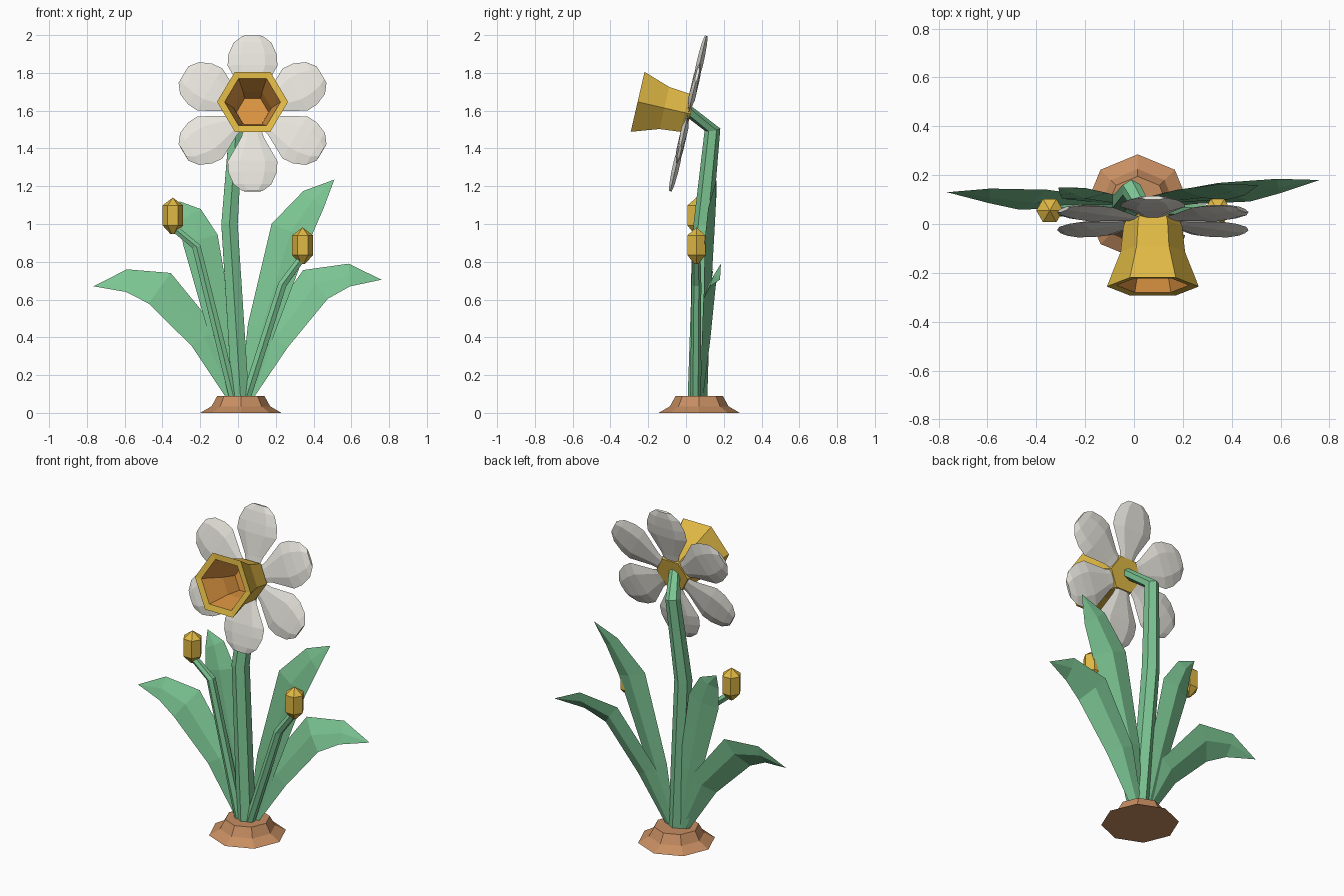
import bpy, bmesh
from math import sin, cos, pi, radians
from mathutils import Vector, Matrix

cube = bpy.data.objects.get("Cube")
if cube:
    bpy.data.objects.remove(cube, do_unlink=True)


def material(name, r, g, b):
    mat = bpy.data.materials.new(name)
    mat.use_nodes = True
    mat.diffuse_color = (r, g, b, 1)
    mat.node_tree.nodes["Principled BSDF"].inputs["Base Color"].default_value = (r, g, b, 1)
    return mat


green = material("leaf green", .2, .56, .29)
white = material("petal white", .8, .78, .72)
yellow = material("trumpet yellow", .74, .48, .058)
orange = material("trumpet orange", .73, .3, .053)
soil = material("soil brown", .57, .27, .12)


def loft(name, rings, mats, matrix=Matrix(), inner_from=None):
    """Skin a list of equal rings; faces from ring inner_from on use the second material."""
    bm = bmesh.new()
    rows = [[bm.verts.new(matrix @ Vector(p)) for p in ring] for ring in rings]
    for k, (a, b) in enumerate(zip(rows, rows[1:])):
        for i in range(len(a)):
            j = (i + 1) % len(a)
            face = bm.faces.new((a[i], a[j], b[j], b[i]))
            face.material_index = int(inner_from is not None and k >= inner_from)
    bm.faces.new(rows[0][::-1])
    bm.faces.new(rows[-1]).material_index = int(inner_from is not None)
    bmesh.ops.remove_doubles(bm, verts=bm.verts, dist=0.0005)
    bmesh.ops.recalc_face_normals(bm, faces=bm.faces)
    mesh = bpy.data.meshes.new(name)
    bm.to_mesh(mesh)
    bm.free()
    for mat in mats:
        mesh.materials.append(mat)
    obj = bpy.data.objects.new(name, mesh)
    bpy.context.collection.objects.link(obj)
    return obj


def lathe(name, profile, sides, mats, matrix=Matrix(), inner_from=None):
    """Turn a profile of (radius, height) about the local z axis."""
    angles = [2 * pi * i / sides for i in range(sides)]
    rings = [[(r * cos(a), r * sin(a), h) for a in angles] for r, h in profile]
    return loft(name, rings, mats, matrix, inner_from)


def tangent(path, i):
    return (path[min(i + 1, len(path) - 1)] - path[max(i - 1, 0)]).normalized()


def tube(name, points, radii, sides=6):
    """Sweep a polygon along a path of points."""
    path = [Vector(p) for p in points]
    rings = []
    for i, (p, r) in enumerate(zip(path, radii)):
        t = tangent(path, i)
        u = (Vector((1, 0, 0)) - t * t.x).normalized()
        v = t.cross(u)
        angles = [2 * pi * (k + .5) / sides for k in range(sides)]
        rings.append([p + r * (u * cos(a) + v * sin(a)) for a in angles])
    return loft(name, rings, [green])


def leaf(name, rows, y_root, y_tip):
    """Blade with a ridged section; rows are (x, z, half width)."""
    path = []
    for i, (x, z, w) in enumerate(rows):
        path.append(Vector((x, y_root + (y_tip - y_root) * i / (len(rows) - 1), z)))
    rings = []
    for i, (x, z, w) in enumerate(rows):
        t = tangent(path, i)
        side = Vector((-t.z, 0, t.x)).normalized()
        if side.z < 0:
            side = -side
        side.y = side.z / 2
        ridge = Vector((0, w / 5, 0))
        p = path[i]
        rings.append([p + side * w, p + ridge * 1.4, p - side * w, p - ridge * .6])
    return loft(name, rings, [green])


# Soil mound
lathe("soil_mound", [(.215, 0), (.155, .035), (.125, .09)], 8, [soil],
      Matrix.Translation((.015, .07, 0)))

# Main stem with a bent neck
tube("stem", [(.015, .06, .05), (-.045, .09, 1), (-.01, .14, 1.5), (.07, .01, 1.6)],
     [.052, .05, .042, .03])

# Four leaves
leaf("low_right_leaf", [(-.02, .07, .03), (-.18, .4, .08), (-.415, .66, .1),
                        (-.59, .7, .06), (-.765, .67, 0)], .07, .13)
leaf("low_left_leaf", [(.04, .07, .03), (.19, .39, .085), (.41, .68, .1),
                       (.59, .73, .06), (.76, .705, 0)], .08, .18)
leaf("tall_left_leaf", [(.04, .07, .03), (.125, .45, .075), (.28, .96, .11),
                        (.4, 1.13, .07), (.51, 1.235, 0)], .08, .16)
leaf("tall_right_leaf", [(-.02, .07, .03), (-.1, .48, .07), (-.2, .92, .095),
                         (-.25, 1.05, .06), (-.31, 1.12, 0)], .08, .15)

# Two buds on thin stalks
for side, root, bend, bud in (("right", -.02, (-.22, .055, .88), (-.345, .055, 1.043)),
                              ("left", .04, (.235, .055, .68), (.342, .055, .885))):
    tube(side + "_bud_stalk", [(root, .05, .07), bend, Vector(bud) - Vector((0, 0, .06))],
         [.028, .026, .022])
    lathe(side + "_bud", [(.012, -.097), (.055, -.05), (.055, .055), (0, .097)], 6,
          [yellow], Matrix.Translation(bud))

# Flower head: local z points out of the trumpet, local y points up
head = Matrix.Translation((.077, .012, 1.585)) @ Matrix.Rotation(radians(77), 4, "X")

# Six petals: flattened hexagonal sections
petal_profile = [(.025, .02), (.06, .13), (.132, .26), (.128, .32), (.1, .385), (.052, .422)]
flatten = Matrix.Diagonal((1, .16, 1, 1))
for k in range(6):
    turn = Matrix.Rotation(k * pi / 3, 4, "Z") @ Matrix.Rotation(-pi / 2, 4, "X")
    lathe("petal_%d" % (k + 1), petal_profile, 6, [white], head @ turn @ flatten)

# Hollow trumpet: yellow outside and lip, orange inside
lathe("trumpet", [(.105, -.012), (.12, .02), (.132, .13), (.188, .275),
                  (.148, .27), (.1, .13), (.085, .03)],
      6, [yellow, orange], head, inner_from=4)
